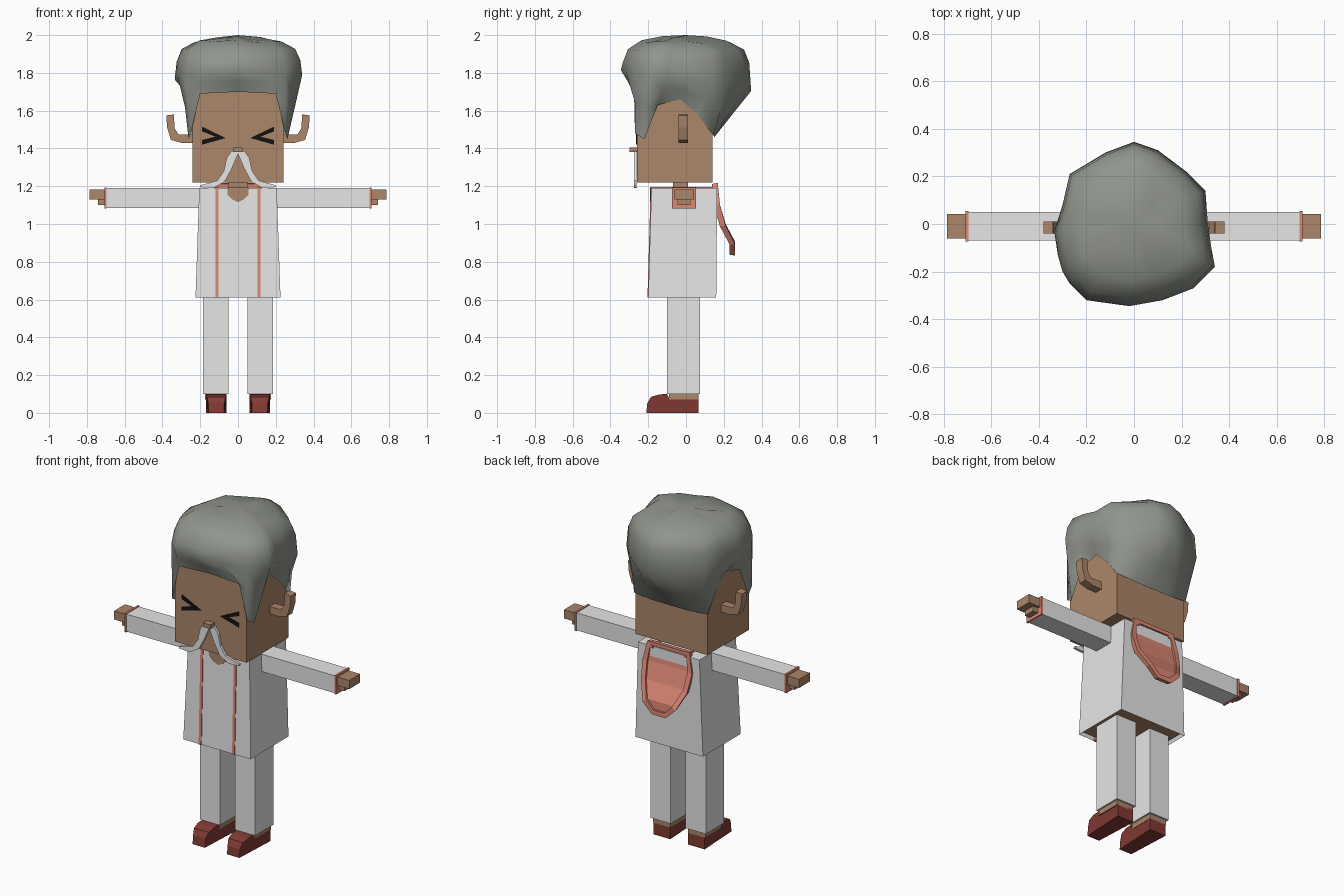
import bpy, bmesh, random
from mathutils import Vector

random.seed(4)
if "Cube" in bpy.data.objects:
    bpy.data.objects.remove(bpy.data.objects["Cube"], do_unlink=True)


def material(name, srgb):
    mat = bpy.data.materials.new(name)
    color = [(c / 255 / 12.92) if c < 11 else ((c / 255 + 0.055) / 1.055) ** 2.4 for c in srgb] + [1]
    mat.use_nodes = True
    mat.diffuse_color = color
    bsdf = next(n for n in mat.node_tree.nodes if n.type == "BSDF_PRINCIPLED")
    bsdf.inputs["Base Color"].default_value = color
    return mat


WHITE = material("white cloth", (230, 230, 230))
SKIN = material("brown skin", (172, 134, 105))
SALMON = material("salmon trim", (220, 135, 116))
SHOE = material("dark red leather", (130, 58, 52))
HAIR = material("grey hair", (144, 149, 140))
BLACK = material("black", (18, 18, 18))


def finish(name, bm, *mats, fix=True):
    if fix:
        bmesh.ops.recalc_face_normals(bm, faces=bm.faces)
    mesh = bpy.data.meshes.new(name)
    bm.to_mesh(mesh)
    bm.free()
    for mat in mats:
        mesh.materials.append(mat)
    obj = bpy.data.objects.new(name, mesh)
    bpy.context.collection.objects.link(obj)
    return obj


def box(name, xs, ys, zs, mat, top=None):
    """Box; top gives other x and y ranges for its upper face."""
    bm = bmesh.new()
    tx, ty = top or (xs, ys)
    low = [bm.verts.new((xs[i], ys[j], zs[0])) for i, j in ((0, 0), (1, 0), (1, 1), (0, 1))]
    high = [bm.verts.new((tx[i], ty[j], zs[1])) for i, j in ((0, 0), (1, 0), (1, 1), (0, 1))]
    bm.faces.new(low)
    bm.faces.new(high)
    for i in range(4):
        k = (i + 1) % 4
        bm.faces.new((low[i], low[k], high[k], high[i]))
    return finish(name, bm, mat)


def prism(name, points, depth, mat, axis="y", side=1):
    """Outline extruded along y (points are x, z) or x (points are y, z)."""
    bm = bmesh.new()
    rings = []
    for d in depth:
        rings.append([bm.verts.new((side * a, d, b) if axis == "y" else (side * d, a, b))
                      for a, b in points])
        bm.faces.new(rings[-1])
    for i in range(len(points)):
        k = (i + 1) % len(points)
        bm.faces.new((rings[0][i], rings[0][k], rings[1][k], rings[1][i]))
    return finish(name, bm, mat)


def span(side, a, b):
    return tuple(sorted((side * a, side * b)))


# Head, nose and neck
box("head", (-0.24, 0.24), (-0.26, 0.14), (1.22, 1.73), SKIN)
box("nose", (-0.025, 0.025), (-0.3, -0.26), (1.38, 1.405), SKIN)
box("neck", (-0.05, 0.05), (-0.07, 0.01), (1.18, 1.23), SKIN)

# Tunic with a recessed hem that shows the body underneath
tunic = box("tunic", (-0.225, 0.225), (-0.2, 0.16), (0.61, 1.19), WHITE,
            top=((-0.205, 0.205), (-0.183, 0.165)))
tunic.data.materials.append(SKIN)
bm = bmesh.new()
bm.from_mesh(tunic.data)
hem = min(bm.faces, key=lambda f: f.calc_center_median().z)
bmesh.ops.inset_region(bm, faces=[hem], thickness=0.012)
hem.material_index = 1
bmesh.ops.translate(bm, verts=hem.verts, vec=(0, 0, 0.02))
bm.to_mesh(tunic.data)
bm.free()

prism("neckline_skin", [(-0.055, 1.192), (-0.055, 1.155), (-0.03, 1.13), (0, 1.115),
                        (0.03, 1.13), (0.055, 1.155), (0.055, 1.192)], (-0.191, -0.183), SKIN)

# Parts that come in pairs
ear = [(0.24, 1.475), (0.24, 1.43), (0.3, 1.43), (0.355, 1.445), (0.375, 1.51),
       (0.38, 1.575), (0.34, 1.58), (0.335, 1.505), (0.315, 1.475)]
moustache = [(0, 1.39), (0.035, 1.385), (0.06, 1.35), (0.075, 1.28), (0.11, 1.23),
             (0.2, 1.205), (0.2, 1.195), (0.13, 1.19), (0.07, 1.225), (0.035, 1.29), (0, 1.37)]
shoe = [(0.065, 0), (0.065, 0.08), (-0.09, 0.08), (-0.1, 0.1), (-0.14, 0.098),
        (-0.185, 0.085), (-0.205, 0.05), (-0.21, 0)]
trim = [(-0.204, 0.61), (-0.187, 1.196), (0.17, 1.196), (0.17, 1.18), (-0.175, 1.18), (-0.192, 0.61)]

for side, word in ((1, "left"), (-1, "right")):
    prism(word + "_ear", ear, (-0.04, 0.01), SKIN, side=side)
    prism(word + "_moustache", moustache, (-0.276, -0.261), WHITE, side=side)

    # Squeezed shut eye: two tapered strokes meeting toward the nose
    for part, stroke in (("upper", [(0.065, 1.455), (0.19, 1.515), (0.19, 1.49), (0.1, 1.455)]),
                         ("lower", [(0.065, 1.455), (0.1, 1.467), (0.19, 1.445), (0.19, 1.42)])):
        prism(f"{word}_eye_{part}_stroke", stroke, (-0.265, -0.258), BLACK, side=side)

    # Arm, cuff and hand
    box(word + "_sleeve", span(side, 0.2, 0.7), (-0.07, 0.05), (1.085, 1.19), WHITE)
    box(word + "_cuff", span(side, 0.695, 0.707), (-0.074, 0.054), (1.081, 1.194), SALMON)
    box(word + "_hand", span(side, 0.7, 0.785), (-0.06, 0.043), (1.13, 1.182), SKIN)
    box(word + "_thumb", span(side, 0.7, 0.742), (-0.045, 0.025), (1.1, 1.132), SKIN)

    # Leg, ankle and shoe narrowing at the toe
    box(word + "_trouser_leg", span(side, 0.05, 0.185), (-0.1, 0.075), (0.1, 0.635), WHITE)
    box(word + "_ankle", span(side, 0.06, 0.175), (-0.09, 0.065), (0.07, 0.105), SKIN)
    foot = prism(word + "_shoe", shoe, (0.06, 0.17), SHOE, axis="x", side=side)
    for v in foot.data.vertices:
        if v.co.y < -0.15:
            v.co.x = side * 0.115 + (v.co.x - side * 0.115) * (0.75 if v.co.y < -0.19 else 0.9)

    # Trim running up the front and over the shoulder
    prism(word + "_trim", trim, (0.103, 0.12), SALMON, axis="x", side=side)

# Hood hanging on the back, with a raised rim
bm = bmesh.new()
rows = [[bm.verts.new((s * w, y, z)) for s in (-1, 1)] for y, z, w in
        ((0.168, 1.195, 0.12), (0.18, 1.1, 0.135), (0.21, 1.0, 0.125),
         (0.258, 0.91, 0.085), (0.26, 0.86, 0.035))]
for a, b in zip(rows, rows[1:]):
    bm.faces.new((a[0], a[1], b[1], b[0]))
bmesh.ops.inset_region(bm, faces=bm.faces[:], thickness=0.018, use_boundary=True)
inner = [v for v in bm.verts if not v.is_boundary]
bmesh.ops.translate(bm, verts=inner, vec=(0, -0.012, 0))
hood = finish("hood", bm, SALMON, fix=False)
thick = hood.modifiers.new("Thickness", "SOLIDIFY")
thick.thickness = 0.03
thick.offset = -1

# Hair: hairline (mirrored), widest outline, then rings closing at the crown
half = [(0, -0.275, 1.7), (-0.2, -0.275, 1.69), (-0.25, -0.27, 1.48), (-0.262, -0.22, 1.45),
        (-0.25, -0.15, 1.63), (-0.245, -0.03, 1.66), (-0.245, 0.06, 1.58),
        (-0.245, 0.145, 1.47), (-0.12, 0.15, 1.46), (0, 0.15, 1.46)]
hairline = half + [(-x, y, z) for x, y, z in half[-2:0:-1]]
outline = [(-0.02, -0.345), (-0.2, -0.32), (-0.27, -0.25), (-0.3, -0.2), (-0.32, -0.13),
           (-0.335, -0.03), (-0.3, 0.08), (-0.27, 0.21), (-0.12, 0.3), (0, 0.345), (0.1, 0.31),
           (0.22, 0.22), (0.3, 0.14), (0.31, 0), (0.325, -0.1), (0.34, -0.18),
           (0.25, -0.27), (0.12, -0.32)]
bm = bmesh.new()
edge = [Vector(p) for p in hairline]
wide = [Vector((x, y, 1.76 - 0.16 * y)) for x, y in outline]
levels = [edge, [e.lerp(w, 0.5) for e, w in zip(edge, wide)], wide]
for scale, z in ((0.97, 1.86), (0.89, 1.92), (0.68, 1.965), (0.35, 1.985)):
    levels.append([Vector((w.x * scale, w.y * scale, z + random.uniform(-0.01, 0.01))) for w in wide])
rings = [[bm.verts.new(p) for p in level] for level in levels]
count = len(outline)
for a, b in zip(rings, rings[1:]):
    for i in range(count):
        k = (i + 1) % count
        bm.faces.new((a[i], a[k], b[k], b[i]))
crown = bm.verts.new((0, 0, 2))
for i in range(count):
    bm.faces.new((rings[-1][i], rings[-1][(i + 1) % count], crown))
for face in bm.faces:
    face.smooth = True
finish("hair", bm, HAIR)
